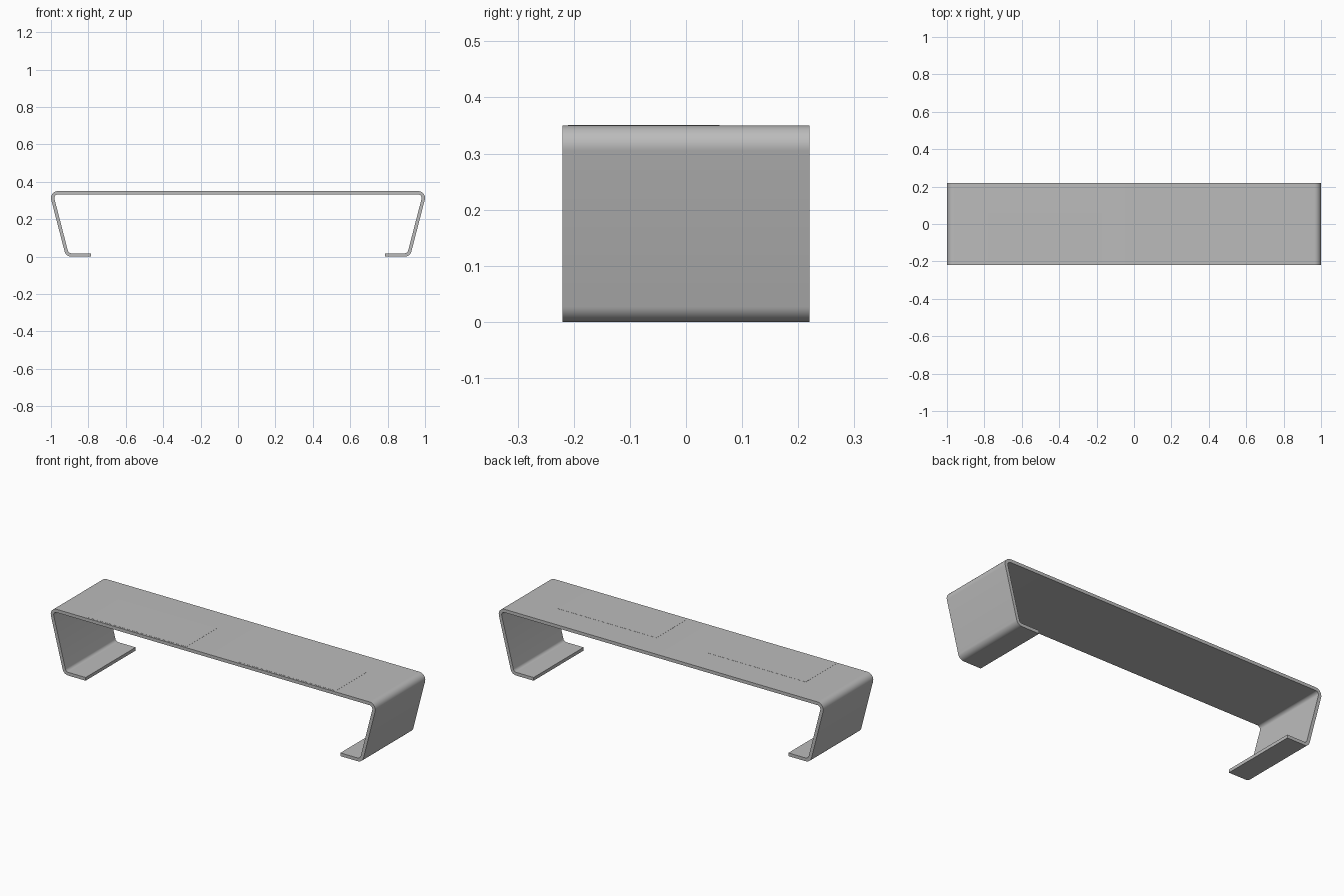
import bpy, bmesh, math

if "Cube" in bpy.data.objects:
    bpy.data.objects.remove(bpy.data.objects["Cube"], do_unlink=True)

WIDTH, HEIGHT, THICK = 0.44, 0.35, 0.018
RADIUS, LEAN = 0.036, math.radians(14.5)
FOOT_END = 0.785


def flat_material(name, rgb):
    mat = bpy.data.materials.new(name)
    mat.use_nodes = True
    mat.diffuse_color = (*rgb, 1)
    mat.node_tree.nodes["Principled BSDF"].inputs["Base Color"].default_value = (*rgb, 1)
    return mat


grey = flat_material("grey metal", (0.5, 0.5, 0.5))


def make_object(name, bm):
    bmesh.ops.recalc_face_normals(bm, faces=bm.faces)
    mesh = bpy.data.meshes.new(name)
    bm.to_mesh(mesh)
    bm.free()
    mesh.materials.append(grey)
    obj = bpy.data.objects.new(name, mesh)
    bpy.context.collection.objects.link(obj)
    return obj


def plate(name, x0, x1, y0, y1, z0, z1):
    bm = bmesh.new()
    bmesh.ops.create_cube(bm, size=1)
    for v in bm.verts:
        v.co.x = x1 if v.co.x > 0 else x0
        v.co.y = y1 if v.co.y > 0 else y0
        v.co.z = z1 if v.co.z > 0 else z0
    return make_object(name, bm)


def half_profile(inset):
    """Right half of the bent strip, from the top middle to the foot tip."""
    r = RADIUS - inset
    top_x, top_z = 1 - RADIUS, HEIGHT - RADIUS
    low_x = top_x - (top_z - RADIUS) * math.tan(LEAN)
    points = []
    for cx, cz, a0, a1 in ((top_x, top_z, math.pi / 2, -LEAN),
                           (low_x, RADIUS, -LEAN, -math.pi / 2)):
        for i in range(13):
            a = a0 + (a1 - a0) * i / 12
            points.append((cx + r * math.cos(a), cz + r * math.sin(a)))
    return points + [(FOOT_END, inset)]


# Bent strip: top, sloping legs and inward feet
bm = bmesh.new()
rows = []
for inset in (0, THICK):
    half = half_profile(inset)
    path = [(-x, z) for x, z in reversed(half)] + half
    rows.append([bm.verts.new((x, -WIDTH / 2, z)) for x, z in path])
outer, inner = rows
faces = [bm.faces.new((outer[i], outer[i + 1], inner[i + 1], inner[i]))
         for i in range(len(outer) - 1)]
extruded = bmesh.ops.extrude_face_region(bm, geom=faces)
for v in extruded["geom"]:
    if isinstance(v, bmesh.types.BMVert):
        v.co.y += WIDTH
shelf = make_object("bent_shelf", bm)
bpy.context.view_layer.objects.active = shelf
shelf.select_set(True)
bpy.ops.object.shade_smooth_by_angle(angle=math.radians(30))

# Two very thin panels lying on the top
for name, x0, x1 in (("right_top_panel", -0.78, -0.17), ("left_top_panel", 0.14, 0.75)):
    plate(name, x0, x1, -0.21, 0.06, HEIGHT - 0.002, HEIGHT + 0.0006)
